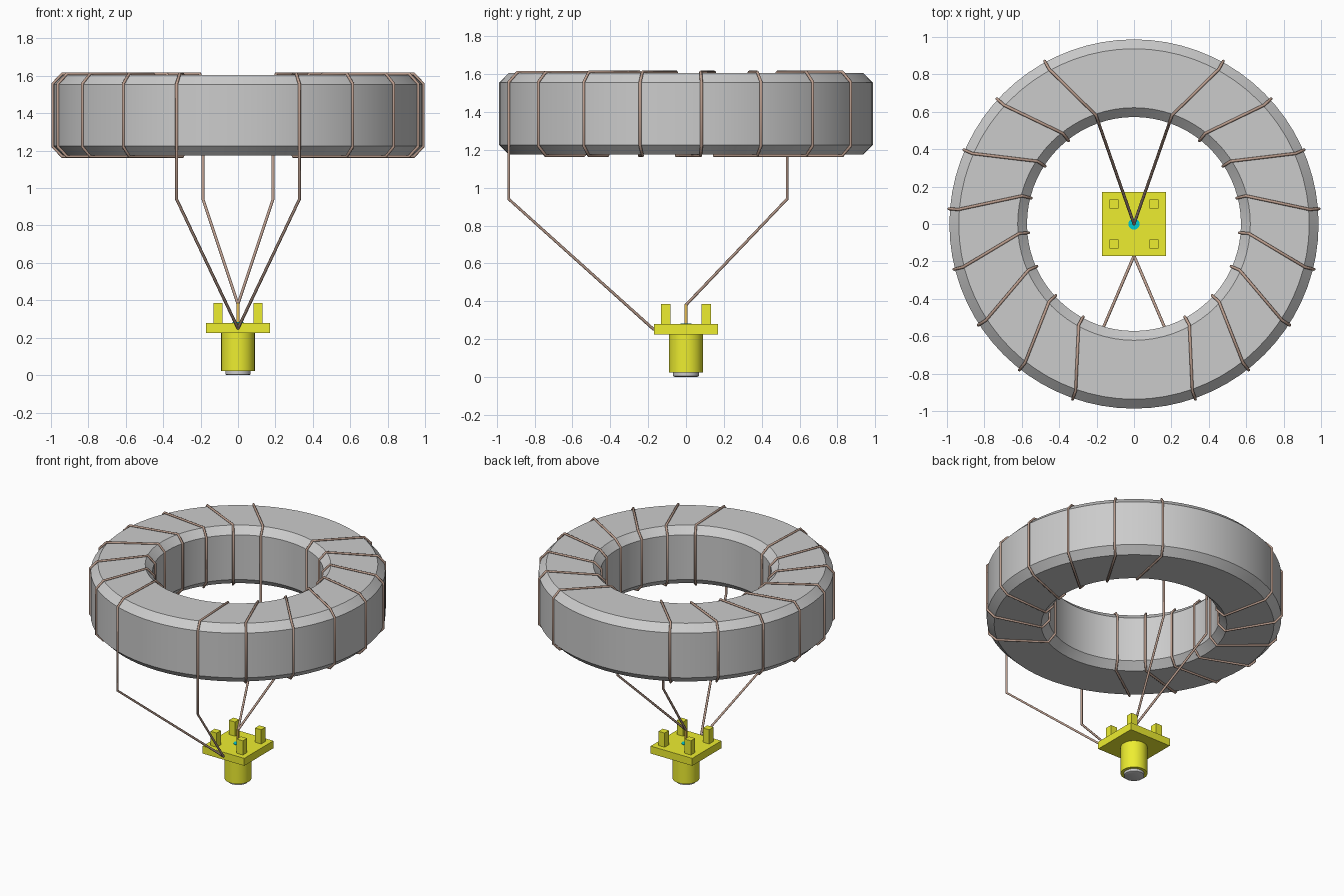
import bpy, bmesh
from math import sin, cos, pi, radians

if "Cube" in bpy.data.objects:
    bpy.data.objects.remove(bpy.data.objects["Cube"])


def material(name, rgb):
    m = bpy.data.materials.new(name)
    m.diffuse_color = (*rgb, 1)
    m.use_nodes = True
    m.node_tree.nodes["Principled BSDF"].inputs["Base Color"].default_value = m.diffuse_color
    return m


YELLOW = material("yellow_metal", (0.85, 0.85, 0.03))
COPPER = material("copper", (0.50, 0.34, 0.27))
GOLD = material("gold", (0.80, 0.50, 0.08))
TEAL = material("teal_insulator", (0.0, 0.6, 0.65))


def lathe(name, profile, segments, mat=None, closed=False):
    """Revolve an (r, z) profile about z; open profiles are capped."""
    bm = bmesh.new()
    rings = [[bm.verts.new((r * cos(2 * pi * i / segments), r * sin(2 * pi * i / segments), z))
              for i in range(segments)] for r, z in profile]
    pairs = list(zip(rings, rings[1:]))
    if closed:
        pairs.append((rings[-1], rings[0]))
    else:
        bm.faces.new(rings[0])
        bm.faces.new(rings[-1])
    for a, b in pairs:
        for i in range(segments):
            j = (i + 1) % segments
            bm.faces.new((a[i], a[j], b[j], b[i]))
    bmesh.ops.recalc_face_normals(bm, faces=bm.faces)
    me = bpy.data.meshes.new(name)
    bm.to_mesh(me)
    bm.free()
    ob = bpy.data.objects.new(name, me)
    bpy.context.collection.objects.link(ob)
    if mat:
        me.materials.append(mat)
    bpy.ops.object.select_all(action='DESELECT')
    ob.select_set(True)
    bpy.context.view_layer.objects.active = ob
    bpy.ops.object.shade_smooth_by_angle(angle=radians(30))
    return ob


def box(name, x, y, half, z0, z1, mat):
    bpy.ops.mesh.primitive_cube_add(size=1, location=(x, y, (z0 + z1) / 2))
    ob = bpy.context.object
    ob.name = name
    ob.scale = (2 * half, 2 * half, z1 - z0)
    ob.data.materials.append(mat)


def wire(name, points, radius, mat):
    cu = bpy.data.curves.new(name, 'CURVE')
    cu.dimensions = '3D'
    cu.bevel_depth = radius
    cu.bevel_resolution = 2
    cu.use_fill_caps = True
    sp = cu.splines.new('POLY')
    sp.points.add(len(points) - 1)
    for p, co in zip(sp.points, points):
        p.co = (*co, 1)
    cu.materials.append(mat)
    bpy.context.collection.objects.link(bpy.data.objects.new(name, cu))


# Chamfered ring core
RI, RO, Z0, Z1, C = 0.572, 0.987, 1.175, 1.605, 0.05
lathe("ring_core", [(RI, Z0 + C), (RI + C, Z0), (RO - C, Z0), (RO, Z0 + C),
                    (RO, Z1 - C), (RO - C, Z1), (RI + C, Z1), (RI, Z1 - C)], 72, closed=True)

# Two mirrored windings: up the inside, over the top, down the outside
TURNS, START, HALF, G = 8, 70.7, 9.427, 0.006
lo, hi = (Z0 - G, Z0 + C - 0.003), (Z1 + G, Z1 - C + 0.003)
ri, ro = RI - G, RO + G
for side, label in ((1, "right"), (-1, "left")):
    def pt(r, deg, z):
        return (side * r * cos(radians(deg)), r * sin(radians(deg)), z)

    path = [(0, 0, 0.38), pt(ri, START, 0.94)]
    for k in range(TURNS):
        a = START - 2 * HALF * k
        b = a - HALF
        if k:
            path += [pt(ri + C, a, lo[0]), pt(ri, a, lo[1])]
        path += [pt(ri, a, hi[1]), pt(ri + C, a, hi[0]),
                 pt(ro - C, b, hi[0]), pt(ro, b, hi[1])]
        if k < TURNS - 1:
            path += [pt(ro, b, lo[1]), pt(ro - C, b, lo[0])]
    path += [pt(ro, b, 0.94), (0, -0.17, 0.25)]
    wire("winding_" + label, path, 0.008, COPPER)

# Connector: flange, four posts, barrel, end ring and centre pin
box("connector_flange", 0, 0, 0.17, 0.225, 0.28, YELLOW)
for x in (-0.107, 0.107):
    for y in (-0.107, 0.107):
        box("connector_post", x, y, 0.025, 0.275, 0.385, YELLOW)
lathe("connector_barrel", [(0.09, 0.022), (0.09, 0.23)], 32, YELLOW)
lathe("barrel_end", [(0.058, 0.0), (0.068, 0.004), (0.068, 0.03)], 32)
lathe("pin_insulator", [(0.03, 0.27), (0.03, 0.283)], 24, TEAL)
lathe("centre_pin", [(0.009, 0.27), (0.009, 0.385)], 12, GOLD)
